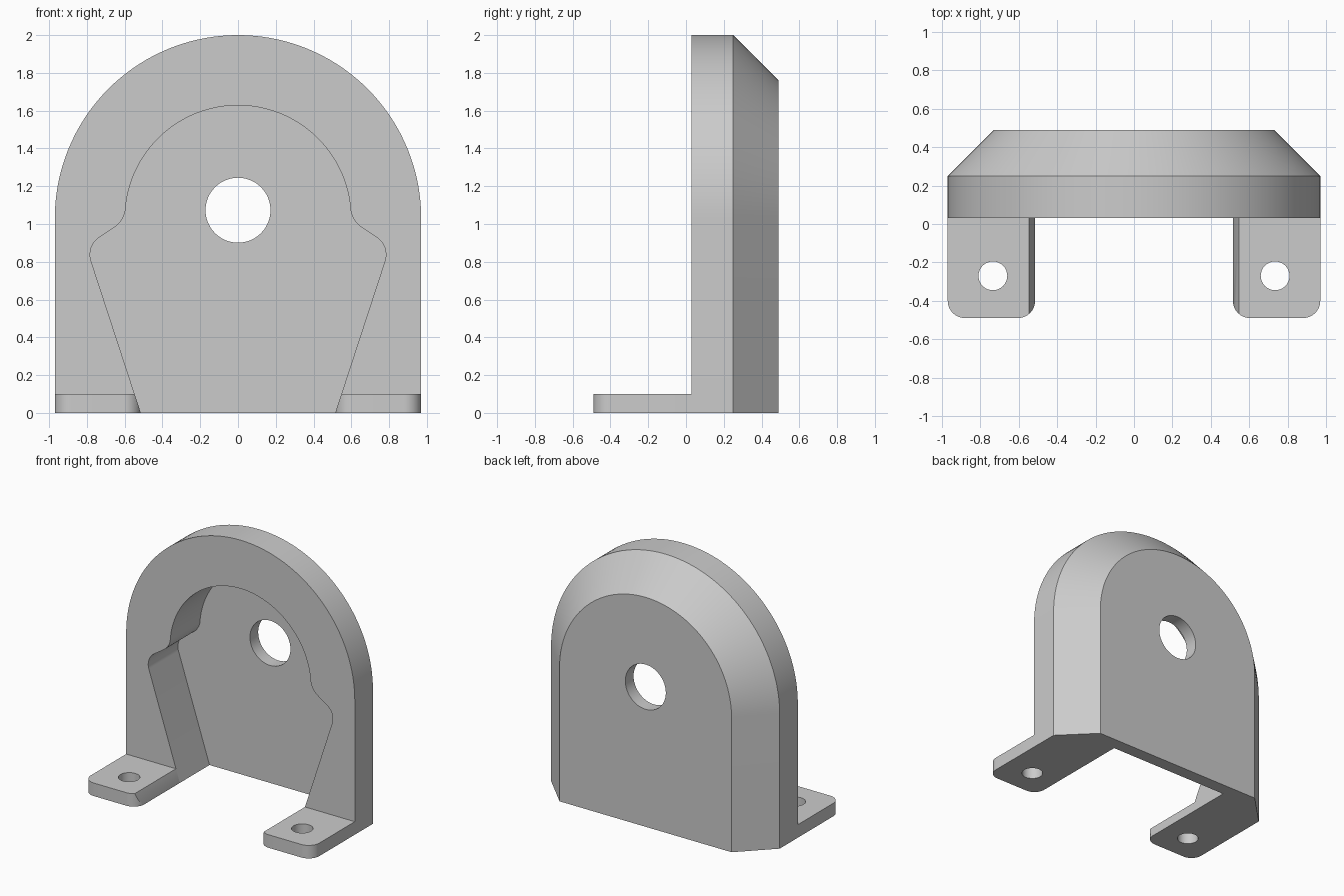
import bpy
import bmesh
from math import sin, cos, radians
from mathutils import Vector

cube = bpy.data.objects.get("Cube")
if cube:
    bpy.data.objects.remove(cube, do_unlink=True)

grey = bpy.data.materials.new("plain grey")
grey.use_nodes = True
grey.diffuse_color = (0.6, 0.6, 0.6, 1)
grey.node_tree.nodes["Principled BSDF"].inputs["Base Color"].default_value = (0.6, 0.6, 0.6, 1)

HALF_WIDTH, ARCH_Z = 0.97, 1.03
FRONT, CHAMFER, BACK, POCKET = 0.03, 0.25, 0.49, 0.39


def arc(cx, cy, r, start, end, steps):
    angles = [radians(start + (end - start) * i / steps) for i in range(steps + 1)]
    return [(cx + r * cos(a), cy + r * sin(a)) for a in angles]


def fillet(before, corner, after, length, steps=10):
    """Circular rounding of one corner, given the tangent length."""
    p = Vector(corner)
    d1 = (Vector(before) - p).normalized()
    d2 = (Vector(after) - p).normalized()
    c = p + (d1 + d2) * length / (1 + d1.dot(d2))
    a, b = p + d1 * length - c, p + d2 * length - c
    radius = a.length
    spokes = [a.lerp(b, i / steps).normalized() * radius for i in range(steps + 1)]
    return [tuple(c + s) for s in spokes]


def loft(name, rings):
    """Solid through matching closed rings of 3D points."""
    bm = bmesh.new()
    loops = [[bm.verts.new(p) for p in ring] for ring in rings]
    n = len(loops[0])
    for a, b in zip(loops, loops[1:]):
        for i in range(n):
            j = (i + 1) % n
            bm.faces.new((a[i], a[j], b[j], b[i]))
    bm.faces.new(loops[0])
    bm.faces.new(loops[-1])
    bmesh.ops.recalc_face_normals(bm, faces=bm.faces[:])
    mesh = bpy.data.meshes.new(name)
    bm.to_mesh(mesh)
    bm.free()
    mesh.materials.append(grey)
    obj = bpy.data.objects.new(name, mesh)
    bpy.context.collection.objects.link(obj)
    return obj


def along_y(outline, y):
    return [(x, y, z) for x, z in outline]


def along_z(outline, z):
    return [(x, y, z) for x, y in outline]


def cut(obj, *cutters):
    for cutter in cutters:
        mod = obj.modifiers.new("cut", 'BOOLEAN')
        mod.operation, mod.solver, mod.object = 'DIFFERENCE', 'EXACT', cutter
    bpy.context.view_layer.update()
    graph = bpy.context.evaluated_depsgraph_get()
    mesh = bpy.data.meshes.new_from_object(obj.evaluated_get(graph))
    obj.modifiers.clear()
    obj.data = mesh
    bpy.ops.object.select_all(action='DESELECT')
    obj.select_set(True)
    bpy.context.view_layer.objects.active = obj
    bpy.ops.object.shade_smooth_by_angle(angle=radians(25))


# Arched body with a bevelled back edge
def arch(r):
    return [(r, 0)] + arc(0, ARCH_Z, r, 0, 180, 72) + [(-r, 0)]


body = loft("arched_body", [along_y(arch(HALF_WIDTH), FRONT),
                            along_y(arch(HALF_WIDTH), CHAMFER),
                            along_y(arch(HALF_WIDTH - BACK + CHAMFER), BACK)])

# Front pocket: tapered base, rounded shoulders, round top
foot_in, shoulder, neck, top = (0.515, 0), (0.804, 0.884), (0.598, 1.02), (0.594, 1.09)
half = [(0.482, -0.1)]
half += fillet(foot_in, shoulder, neck, 0.085)
half += fillet(shoulder, neck, top, 0.068)
half += arc(0, ARCH_Z, 0.598, 7, 90, 36)
pocket_outline = half + [(-x, z) for x, z in reversed(half[:-1])]
pocket = loft("pocket_cutter", [along_y(pocket_outline, -1), along_y(pocket_outline, POCKET)])

# Central bore through the back wall
bore_outline = arc(0, 1.073, 0.172, 0, 360, 48)[:-1]
bore = loft("bore_cutter", [along_y(bore_outline, -1), along_y(bore_outline, 1)])
cut(body, pocket, bore)
cutters = [pocket, bore]

# Mounting feet with rounded front corners and bolt holes
for side, name in ((1, "left"), (-1, "right")):
    inner, outer, tip = 0.515, HALF_WIDTH, -0.49
    outline = [(outer, FRONT), (inner, FRONT)]
    outline += fillet((inner, FRONT), (inner, tip), (outer, tip), 0.09)
    outline += fillet((inner, tip), (outer, tip), (outer, FRONT), 0.09)
    outline = [(side * x, y) for x, y in outline]
    foot = loft(name + "_foot", [along_z(outline, 0), along_z(outline, 0.1)])
    hole_outline = arc(side * 0.735, -0.27, 0.075, 0, 360, 32)[:-1]
    hole = loft(name + "_hole_cutter", [along_z(hole_outline, -1), along_z(hole_outline, 1)])
    cut(foot, pocket, hole)
    cutters.append(hole)

for cutter in cutters:
    bpy.data.objects.remove(cutter, do_unlink=True)
